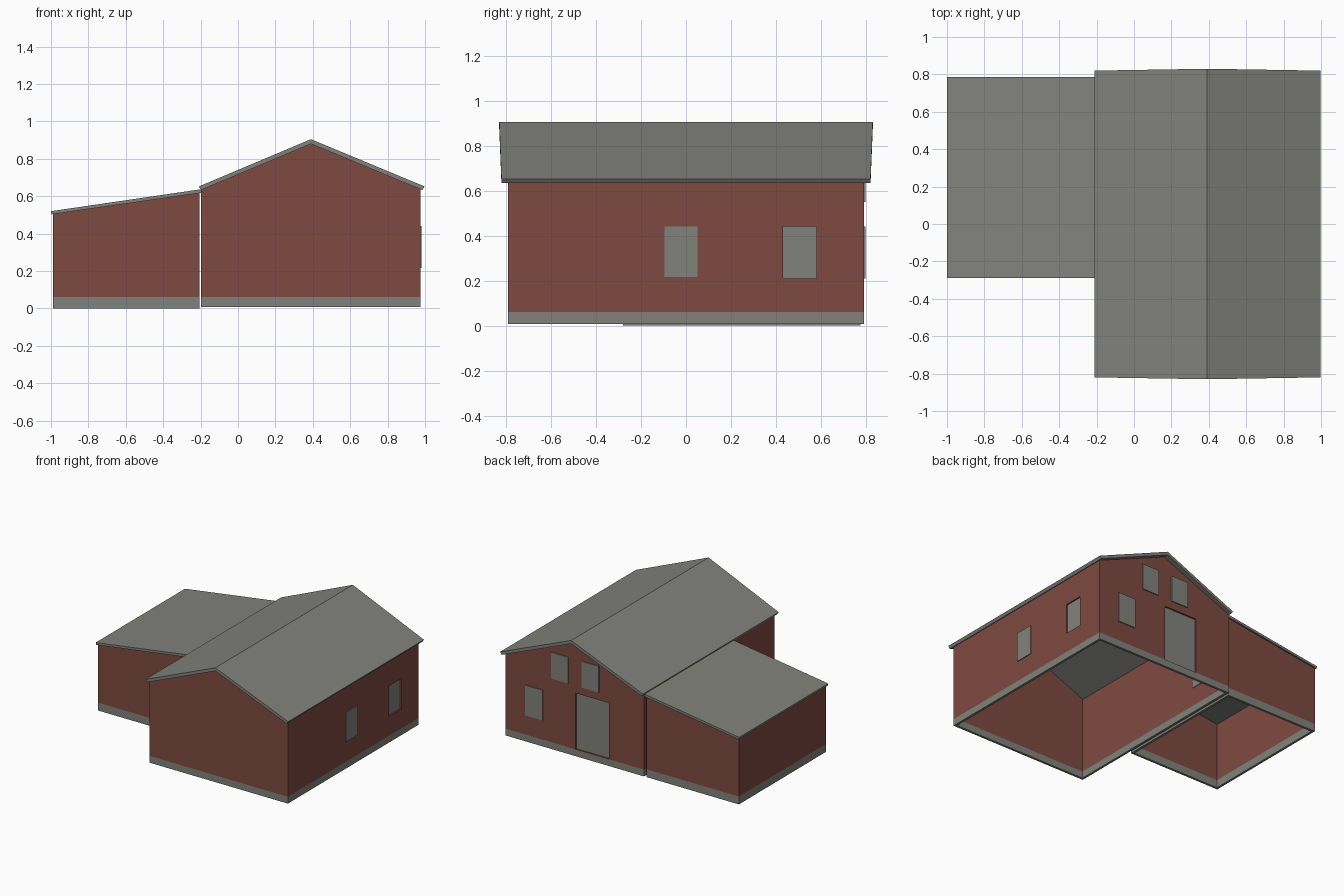
import bpy, bmesh
from mathutils import Vector

if "Cube" in bpy.data.objects:
    bpy.data.objects.remove(bpy.data.objects["Cube"])


def material(name, rgb):
    m = bpy.data.materials.new(name)
    m.diffuse_color = (*rgb, 1)
    m.use_nodes = True
    m.node_tree.nodes["Principled BSDF"].inputs["Base Color"].default_value = m.diffuse_color
    return m


RED = material("barn red", (0.21, 0.068, 0.052))
GREY = material("warm grey", (0.222, 0.225, 0.203))
PLINTH_TOP = 0.06


def add_object(name, bm, mats):
    bmesh.ops.recalc_face_normals(bm, faces=bm.faces)
    me = bpy.data.meshes.new(name)
    bm.to_mesh(me)
    bm.free()
    for m in mats:
        me.materials.append(m)
    ob = bpy.data.objects.new(name, me)
    bpy.context.collection.objects.link(ob)
    return ob


def prism(profile, y0, y1):
    """Extrude an (x, z) profile along y."""
    bm = bmesh.new()
    f = bm.faces.new([bm.verts.new((x, y0, z)) for x, z in profile])
    ext = bmesh.ops.extrude_face_region(bm, geom=[f], use_keep_orig=True)
    for v in ext["geom"]:
        if isinstance(v, bmesh.types.BMVert):
            v.co.y = y1
    bmesh.ops.recalc_face_normals(bm, faces=bm.faces)
    return bm


def box(name, lo, hi, mat):
    bm = bmesh.new()
    bmesh.ops.create_cube(bm, size=1)
    lo, hi = Vector(lo), Vector(hi)
    for v in bm.verts:
        v.co = (lo + hi) / 2 + v.co * (hi - lo)
    return add_object(name, bm, [mat])


def walls(name, profile, y0, y1, cutters=()):
    """Thin wall shell, open below, with a grey plinth band."""
    bm = prism(profile, y0, y1)
    bmesh.ops.delete(bm, geom=[f for f in bm.faces if abs(f.normal.z) > 0.1],
                     context="FACES_ONLY")
    bmesh.ops.bisect_plane(bm, geom=bm.verts[:] + bm.edges[:] + bm.faces[:],
                           plane_co=(0, 0, PLINTH_TOP), plane_no=(0, 0, 1))
    for f in bm.faces:
        f.material_index = int(f.calc_center_median().z < PLINTH_TOP)
    me_ob = add_object(name, bm, [RED, GREY])
    s = me_ob.modifiers.new("thickness", "SOLIDIFY")
    s.thickness, s.offset, s.use_even_offset = 0.018, -1, True
    for c in cutters:
        b = me_ob.modifiers.new("opening", "BOOLEAN")
        b.operation, b.object, b.solver = "DIFFERENCE", c, "EXACT"
        c.hide_render = True
        c.hide_viewport = True
    return me_ob


# Main house walls, with openings for the recessed door and side window
XL, XR, Y = -0.197, 0.975, 0.79
door_cut = box("door_cutter", (0.10, 0.7, PLINTH_TOP + 0.001), (0.38, 0.9, 0.49), RED)
side_cut = box("side_window_cutter", (0.9, 0.43, 0.21), (1.1, 0.58, 0.44), RED)
walls("main_walls", [(XL, 0.008), (XR, 0.008), (XR, 0.638), (0.39, 0.882), (XL, 0.638)],
      -Y, Y, [door_cut, side_cut])

# Recessed door and recessed side window
box("back_door", (0.10, Y - 0.018, PLINTH_TOP), (0.38, Y - 0.012, 0.49), GREY)
box("side_window_recessed", (XR - 0.018, 0.43, 0.21), (XR - 0.010, 0.58, 0.44), GREY)

# Surface windows
box("side_window", (XR - 0.002, -0.095, 0.215), (XR + 0.006, 0.05, 0.44), GREY)
for name, x0, x1, z0, z1 in (("back_window", 0.655, 0.805, 0.21, 0.44),
                             ("upper_window_a", 0.44, 0.585, 0.55, 0.75),
                             ("upper_window_b", 0.18, 0.325, 0.55, 0.75)):
    box(name, (x0, Y - 0.002, z0), (x1, Y + 0.007, z1), GREY)
# Window in the wall shared with the annex, seen from inside
box("inner_window", (XL + 0.014, 0.43, 0.20), (XL + 0.022, 0.56, 0.44), GREY)

# Gabled roof, ends leaning out slightly at the ridge
bm = prism([(-0.21, 0.652), (-0.198, 0.633), (0.39, 0.88), (0.985, 0.633),
            (0.998, 0.652), (0.39, 0.905)], -0.82, 0.82)
for v in bm.verts:
    if v.co.z > 0.8:
        v.co.y *= 0.83 / 0.82
add_object("main_roof", bm, [GREY])

# Lean-to annex
walls("annex_walls", [(-0.99, 0.0), (-0.207, 0.0), (-0.207, 0.622), (-0.99, 0.507)],
      -0.28, 0.775)
add_object("annex_roof", prism([(-1.0, 0.52), (-0.997, 0.503), (-0.197, 0.618),
                                (-0.20, 0.637)], -0.29, 0.787), [GREY])
